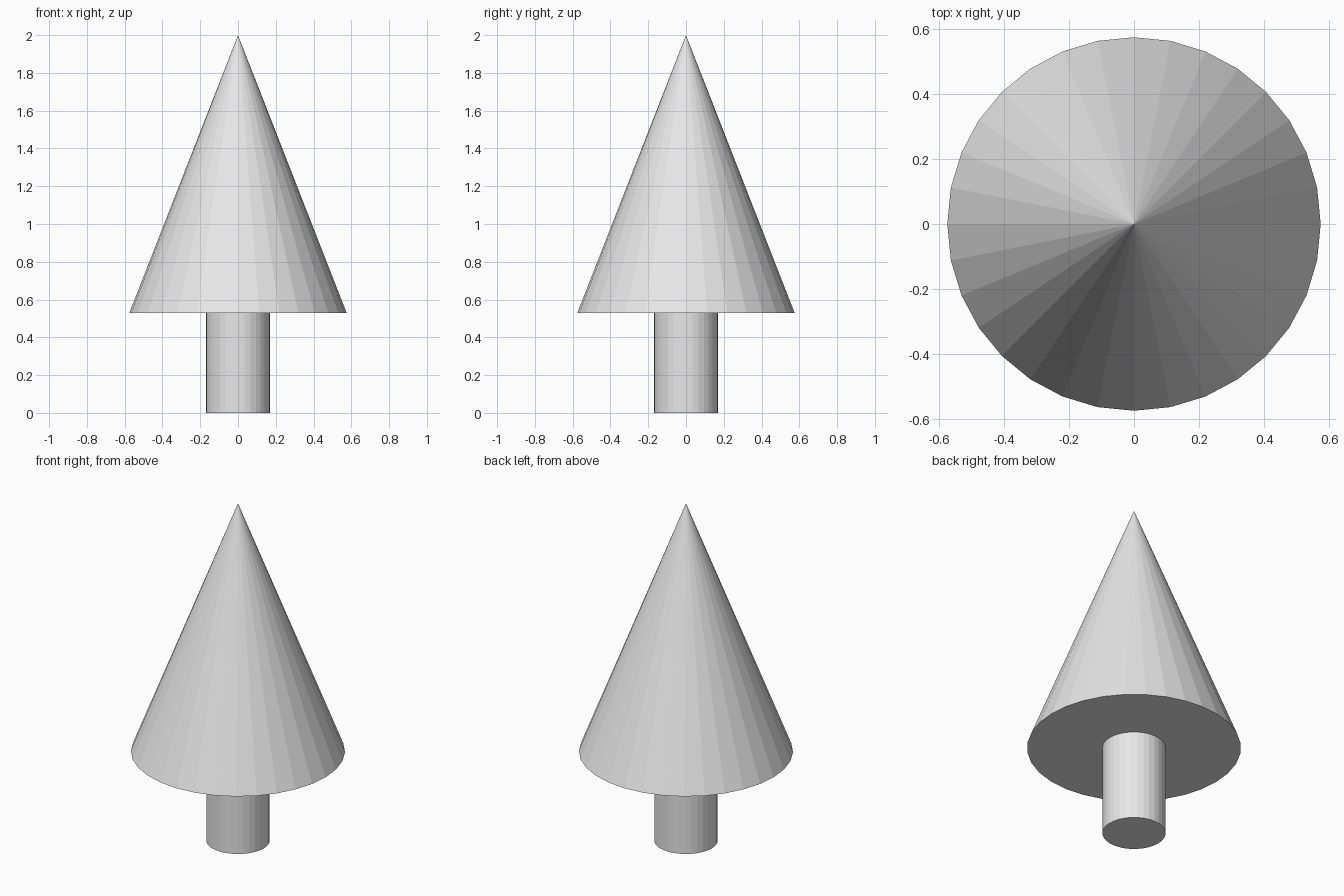
import bpy

default_cube = bpy.data.objects.get("Cube")
if default_cube:
    bpy.data.objects.remove(default_cube, do_unlink=True)

SIDES = 32
HEIGHT = 2.0
FOLIAGE_BASE = 0.53

# One plain grey for the whole tree
grey = bpy.data.materials.new("light grey")
grey.use_nodes = True
colour = (0.8, 0.8, 0.8, 1)
grey.diffuse_color = colour
grey.node_tree.nodes["Principled BSDF"].inputs["Base Color"].default_value = colour


def add_round_part(name, bottom, top, radius_bottom, radius_top):
    """Flat-shaded round part standing on the z axis."""
    bpy.ops.mesh.primitive_cone_add(
        vertices=SIDES, radius1=radius_bottom, radius2=radius_top,
        depth=top - bottom, location=(0, 0, (top + bottom) / 2))
    part = bpy.context.object
    part.name = part.data.name = name
    part.data.materials.append(grey)
    return part


# Trunk
add_round_part("trunk", 0, FOLIAGE_BASE, 0.17, 0.17)

# Foliage cone
add_round_part("foliage", FOLIAGE_BASE, HEIGHT, 0.575, 0)
